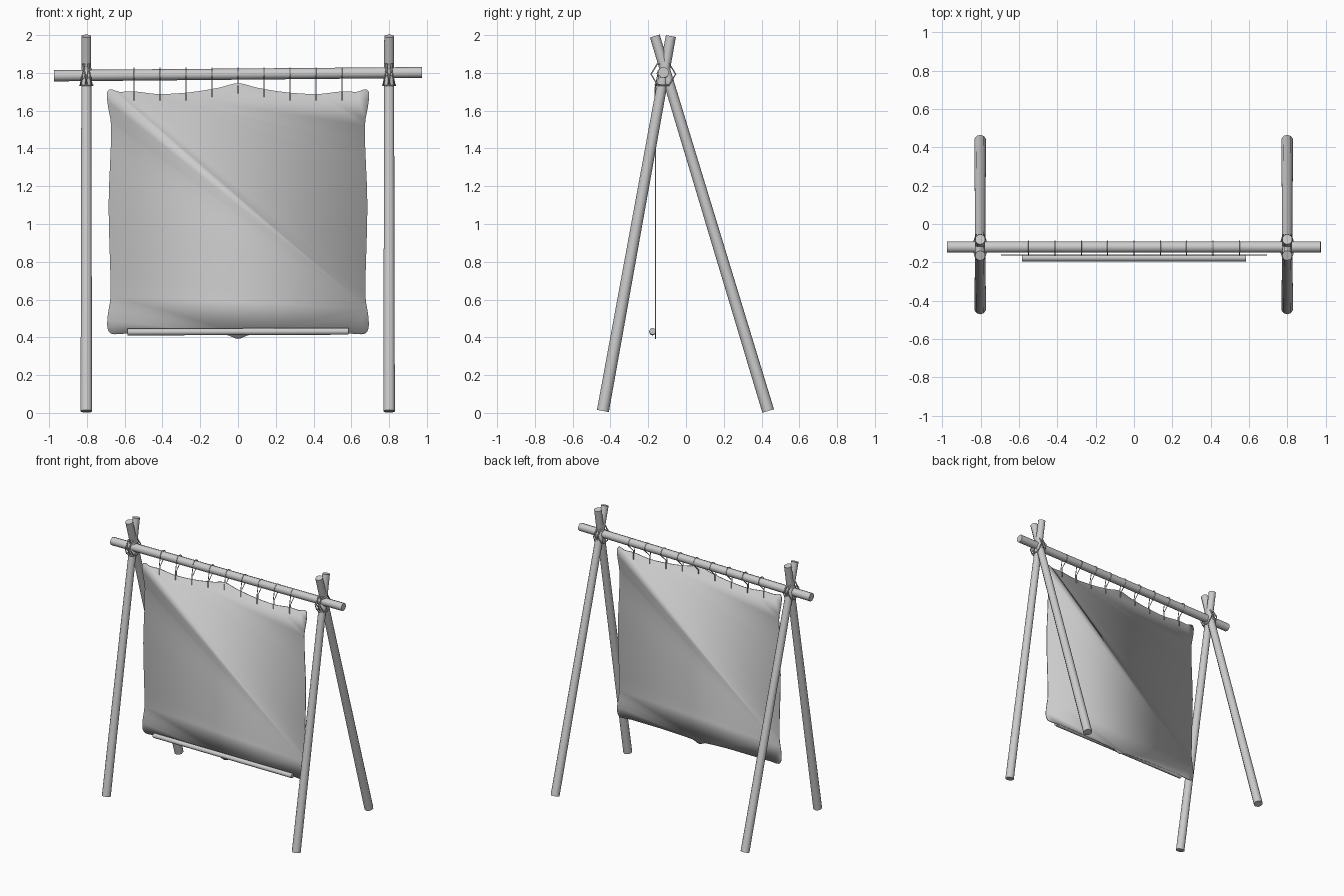
import bpy, bmesh, math
from mathutils import Vector

cube = bpy.data.objects.get("Cube")
if cube:
    bpy.data.objects.remove(cube, do_unlink=True)

grey = bpy.data.materials.new("weathered grey")
grey.use_nodes = True
COLOUR = (0.6, 0.6, 0.6, 1)
grey.diffuse_color = COLOUR
grey.node_tree.nodes["Principled BSDF"].inputs["Base Color"].default_value = COLOUR


def finish(name, bm, angle=50):
    bmesh.ops.recalc_face_normals(bm, faces=bm.faces)
    mesh = bpy.data.meshes.new(name)
    bm.to_mesh(mesh)
    bm.free()
    mesh.materials.append(grey)
    obj = bpy.data.objects.new(name, mesh)
    bpy.context.collection.objects.link(obj)
    bpy.ops.object.select_all(action="DESELECT")
    obj.select_set(True)
    bpy.context.view_layer.objects.active = obj
    bpy.ops.object.shade_smooth_by_angle(angle=math.radians(angle))
    return obj


def pole(name, start, end, r1, r2, sides=10):
    """Tapered round pole between two points."""
    a, b = Vector(start), Vector(end)
    bm = bmesh.new()
    bmesh.ops.create_cone(bm, cap_ends=True, segments=sides, radius1=r1,
                          radius2=r2, depth=(b - a).length)
    turn = (b - a).to_track_quat("Z", "Y").to_matrix()
    for v in bm.verts:
        v.co = turn @ v.co + (a + b) / 2
    return finish(name, bm)


def cord(name, paths, radius, closed=False):
    """Thin cord along one or more polylines, converted to a mesh."""
    curve = bpy.data.curves.new(name, "CURVE")
    curve.dimensions = "3D"
    curve.bevel_depth = radius
    curve.bevel_resolution = 1
    curve.use_fill_caps = True
    curve.materials.append(grey)
    for path in paths:
        spline = curve.splines.new("POLY")
        spline.points.add(len(path) - 1)
        for p, co in zip(spline.points, path):
            p.co = (*co, 1)
        spline.use_cyclic_u = closed
    obj = bpy.data.objects.new(name, curve)
    bpy.context.collection.objects.link(obj)
    return obj


BAR_Y, BAR_Z, HIDE_Y = -0.12, 1.793, -0.158

# Crossed pole pairs with cord lashings
for side, x in (("left", 0.8), ("right", -0.803)):
    pole(side + "_front_pole", (x, -0.44, 0.01), (x, -0.08, 1.995), 0.032, 0.027)
    pole(side + "_back_pole", (x, 0.435, 0.01), (x, -0.165, 1.995), 0.032, 0.027)
    rings = []
    for i in range(4):
        lean = 0.012 * (-1) ** i
        ring = []
        for k in range(6):
            a = math.tau * k / 6
            ring.append((x - 0.02 + 0.013 * i + lean * math.sin(a),
                         BAR_Y + 0.065 * math.cos(a),
                         BAR_Z + 0.062 * math.sin(a)))
        rings.append(ring)
    # One lower turn around the pole crossing
    rings.append([(x + 0.034 * math.cos(a), -0.118 + 0.045 * math.sin(a), 1.735)
                  for a in (math.tau * k / 8 for k in range(8))])
    cord(side + "_lashing", rings, 0.004, True)

# Horizontal poles
pole("crossbar", (-0.975, BAR_Y, 1.785), (0.975, BAR_Y, 1.802), 0.03, 0.029)
pole("bottom_rod", (-0.585, -0.177, 0.428), (0.585, -0.177, 0.432), 0.018, 0.018, 8)

# Stretched hide: wavy half outline, mirrored and smoothed
half = [(0, 1.745), (0.1, 1.722), (0.25, 1.698), (0.42, 1.688), (0.55, 1.702),
        (0.63, 1.7), (0.685, 1.71), (0.692, 1.65), (0.672, 1.52), (0.685, 1.1),
        (0.675, 0.62), (0.692, 0.49), (0.68, 0.425), (0.62, 0.418),
        (0.55, 0.425), (0.06, 0.412), (0, 0.392)]
outline = half + [(-x, z) for x, z in half[-2:0:-1]]
n = len(outline)
bm = bmesh.new()
loop = []
for i in range(n):
    p0, p1, p2, p3 = (Vector(outline[(i + k) % n]) for k in (-1, 0, 1, 2))
    reach = (p2 - p1).length
    m1 = (p2 - p0).normalized() * reach
    m2 = (p3 - p1).normalized() * reach
    for t in (0, 0.25, 0.5, 0.75):
        p = (p1 * (2 * t**3 - 3 * t**2 + 1) + m1 * (t**3 - 2 * t**2 + t)
             + p2 * (3 * t**2 - 2 * t**3) + m2 * (t**3 - t**2))
        loop.append(bm.verts.new((p.x, HIDE_Y, p.y)))
sheet = bm.faces.new(loop)
bmesh.ops.inset_region(bm, faces=[sheet], thickness=0.02, use_even_offset=False)
bmesh.ops.solidify(bm, geom=bm.faces[:], thickness=0.006)
finish("hide", bm, 180)

# Hanging ties looped over the crossbar
ties = []
for i in range(-4, 5):
    x = i * 0.1375
    low = 1.655 + 0.035 * max(0, 1 - abs(i) / 2)
    path = [(x, HIDE_Y - 0.006, low), (x, HIDE_Y - 0.006, 1.72)]
    for k in range(9):
        a = math.pi * (1.1 - 1.2 * k / 8)
        path.append((x, BAR_Y + 0.033 * math.cos(a), BAR_Z + 0.033 * math.sin(a)))
    path += [(x, HIDE_Y + 0.006, 1.72), (x, HIDE_Y + 0.006, low)]
    ties.append(path)
cord("hide_ties", ties, 0.003)
